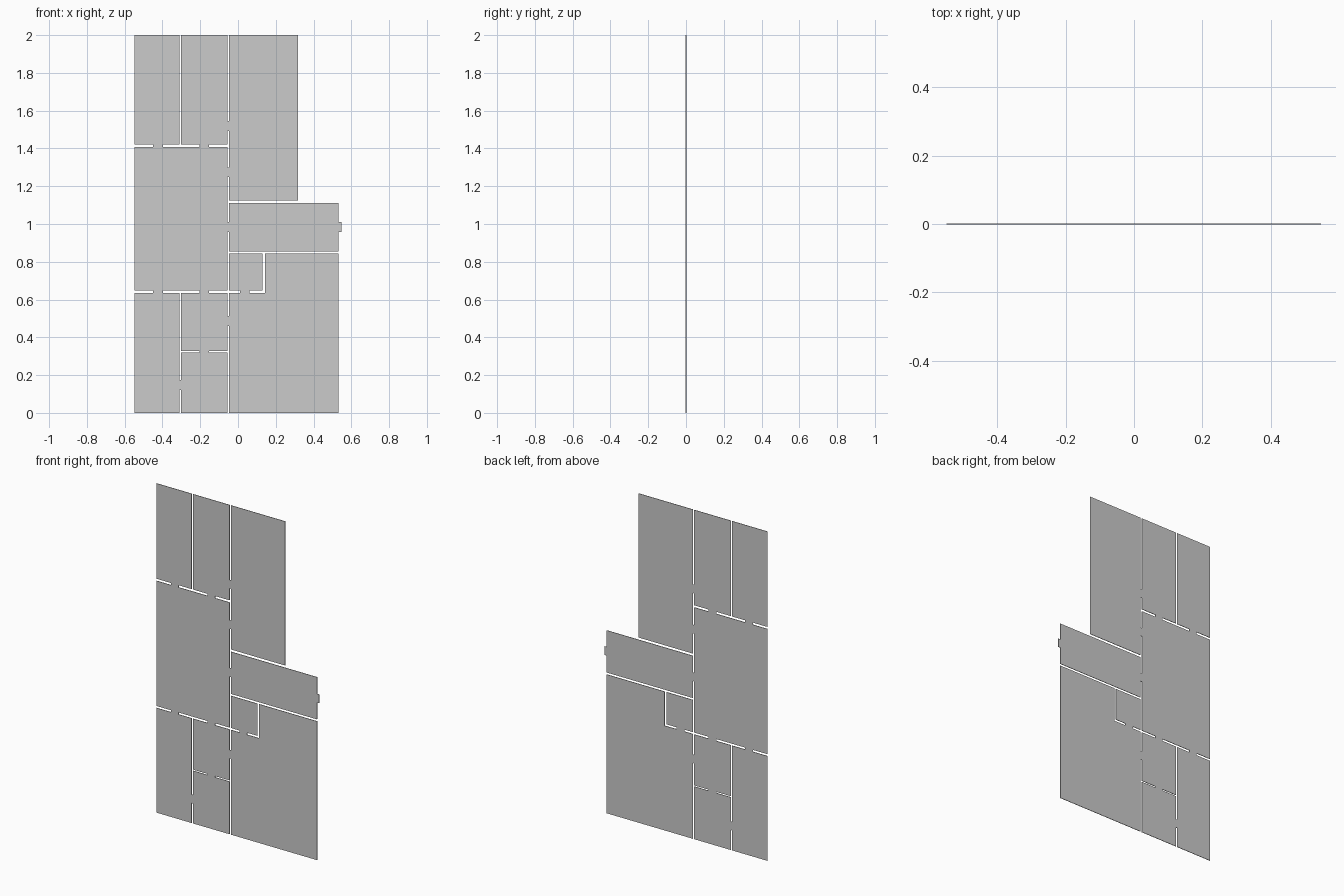
import bpy
import bmesh

if "Cube" in bpy.data.objects:
    bpy.data.objects.remove(bpy.data.objects["Cube"])

T = 0.003                     # slab thickness
L, R, EDGE = -0.548, 0.532, 0.547   # left side, right side, entrance sill edge
CA, CB = -0.056, -0.047       # central wall gap
SA, SB = -0.310, -0.303       # left partition gap
UA, UB = 1.408, 1.421         # upper cross wall gap
MA, MB = 0.636, 0.648         # middle cross wall gap
BA, BB = 0.320, 0.327         # lower cross wall gap
HA, HB = 0.843, 0.855         # below hallway
KA, KB = 1.111, 1.125         # above hallway
VA, VB = 0.131, 0.143         # closet side wall gap


def slab(name, outline):
    """Thin upright panel from an outline in x, z."""
    bm = bmesh.new()
    face = bm.faces.new([bm.verts.new((x, -T / 2, z)) for x, z in outline])
    ext = bmesh.ops.extrude_face_region(bm, geom=[face])
    moved = [g for g in ext["geom"] if isinstance(g, bmesh.types.BMVert)]
    bmesh.ops.translate(bm, verts=moved, vec=(0, T, 0))
    bmesh.ops.recalc_face_normals(bm, faces=bm.faces)
    me = bpy.data.meshes.new(name)
    bm.to_mesh(me)
    bm.free()
    bpy.context.collection.objects.link(bpy.data.objects.new(name, me))


def rect(name, x0, x1, z0, z1):
    slab(name, [(x0, z0), (x1, z0), (x1, z1), (x0, z1)])


# Room floors
rect("floor_upper_left", L, SA, UB, 2)
rect("floor_upper_middle", SB, CA, UB, 2)
rect("floor_upper_right", CB, 0.317, KB, 2)
rect("floor_main_room", L, CA, MB, UA)
rect("floor_hallway", CB, R, HB, KA)
rect("floor_closet", CB, VA, MB, HA)
rect("floor_lower_left", L, SA, 0, MA)
rect("floor_lower_middle", SB, CA, BB, MA)
rect("floor_lower_small", SB, CA, 0, BA)
slab("floor_lower_right", [(CB, 0), (R, 0), (R, HA), (VB, HA), (VB, MA), (CB, MA)])

# Door sills bridging the horizontal wall gaps
sills_h = [(-0.450, UA, UB), (-0.205, UA, UB), (-0.450, MA, MB),
           (-0.205, MA, MB), (0.010, MA, MB), (-0.205, BA, BB)]
for i, (x, z0, z1) in enumerate(sills_h):
    rect(f"door_sill_across_{i + 1}", x, x + 0.052, z0, z1)

# Door sills bridging the vertical wall gaps
sills_v = [(CA, CB, 1.493), (CA, CB, 1.248), (CA, CB, 0.958),
           (CA, CB, 0.460), (SA, SB, 0.121), (R, EDGE, 0.958)]
for i, (x0, x1, z) in enumerate(sills_v):
    rect(f"door_sill_upright_{i + 1}", x0, x1, z, z + 0.052)
